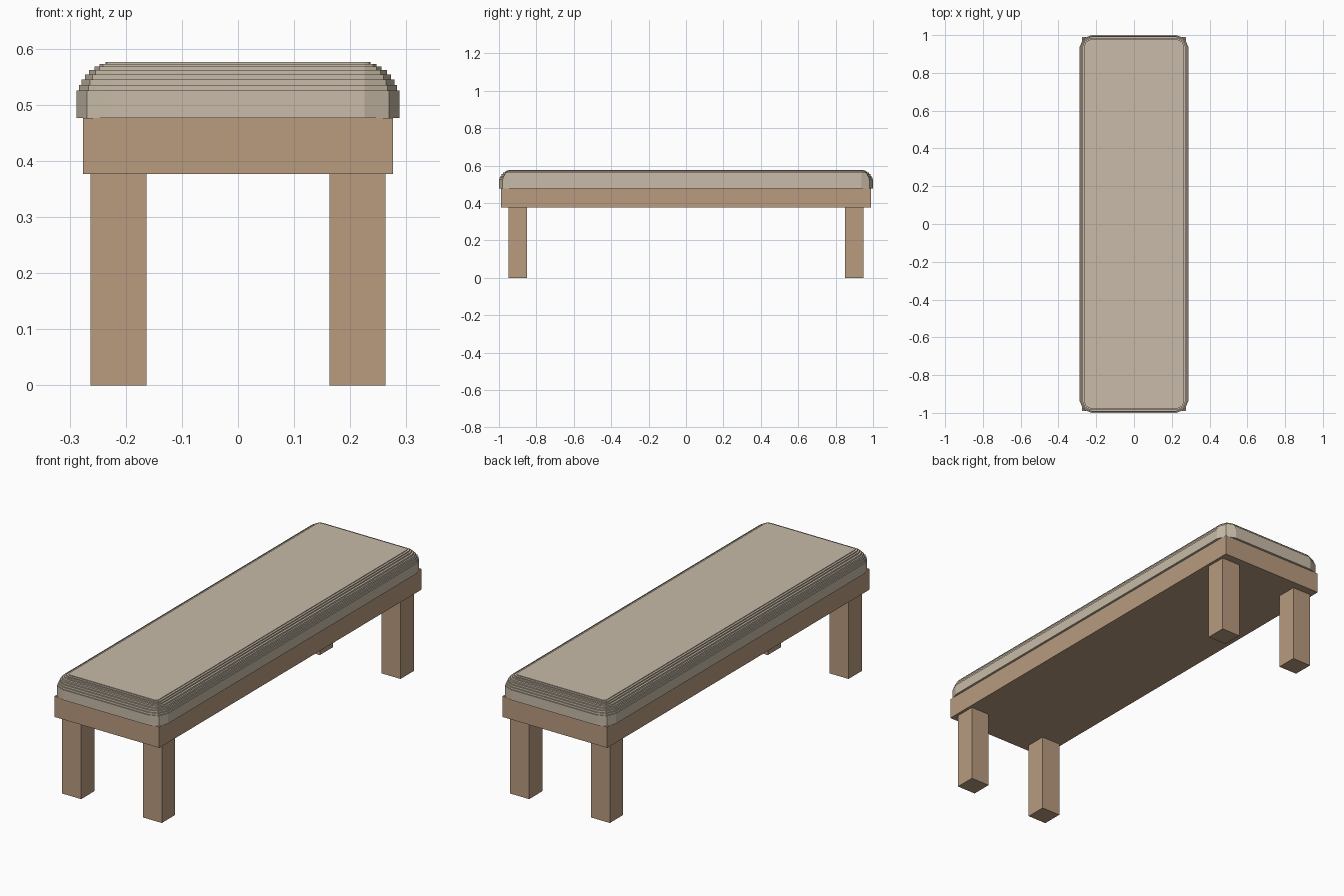
import bpy, bmesh, math

if "Cube" in bpy.data.objects:
    bpy.data.objects.remove(bpy.data.objects["Cube"])


def material(name, srgb):
    m = bpy.data.materials.new(name)
    m.diffuse_color = [((c / 255 + 0.055) / 1.055) ** 2.4 for c in srgb] + [1]
    m.use_nodes = True
    m.node_tree.nodes["Principled BSDF"].inputs["Base Color"].default_value = m.diffuse_color
    return m


WOOD = material("light_wood", (184, 155, 127))
FABRIC = material("beige_fabric", (200, 187, 168))


def add_object(name, bm, mat):
    mesh = bpy.data.meshes.new(name)
    bmesh.ops.recalc_face_normals(bm, faces=bm.faces)
    bm.to_mesh(mesh)
    bm.free()
    mesh.materials.append(mat)
    ob = bpy.data.objects.new(name, mesh)
    bpy.context.collection.objects.link(ob)
    return ob


def box(name, centre, size, mat):
    bm = bmesh.new()
    bmesh.ops.create_cube(bm, size=1)
    for v in bm.verts:
        v.co = [c + s * p for c, s, p in zip(centre, size, v.co)]
    return add_object(name, bm, mat)


def outline(radius, segments=2):
    """Rounded rectangle around fixed corner centres."""
    points = []
    for i, (sx, sy) in enumerate([(1, 1), (-1, 1), (-1, -1), (1, -1)]):
        for j in range(segments + 1):
            a = math.pi / 2 * (i + j / segments)
            points.append((sx * 0.2255 + radius * math.cos(a),
                           sy * 0.938 + radius * math.sin(a)))
    return points


# Wooden legs and frame
for sx, side in ((-1, "left"), (1, "right")):
    for sy, end in ((-1, "front"), (1, "back")):
        box(f"{end}_{side}_leg", (sx * 0.213, sy * 0.9, 0.1885),
            (0.1, 0.1, 0.377), WOOD)
box("frame", (0, 0, 0.4265), (0.553, 1.978, 0.099), WOOD)

# Cushion: one stepped shell, each tier as (corner radius, top height)
TIERS = [(0.062, 0.525), (0.058, 0.535), (0.0535, 0.545), (0.0475, 0.554),
         (0.040, 0.562), (0.030, 0.568), (0.021, 0.573), (0.011, 0.5765)]
bm = bmesh.new()
rings, z = [], 0.476
for radius, top in TIERS:
    for height in (z, top):
        rings.append([bm.verts.new((x, y, height)) for x, y in outline(radius)])
    z = top
for low, high in zip(rings, rings[1:]):
    n = len(low)
    for i in range(n):
        k = (i + 1) % n
        bm.faces.new((low[i], low[k], high[k], high[i]))
bm.faces.new(rings[0])
bm.faces.new(rings[-1])
add_object("cushion", bm, FABRIC)
